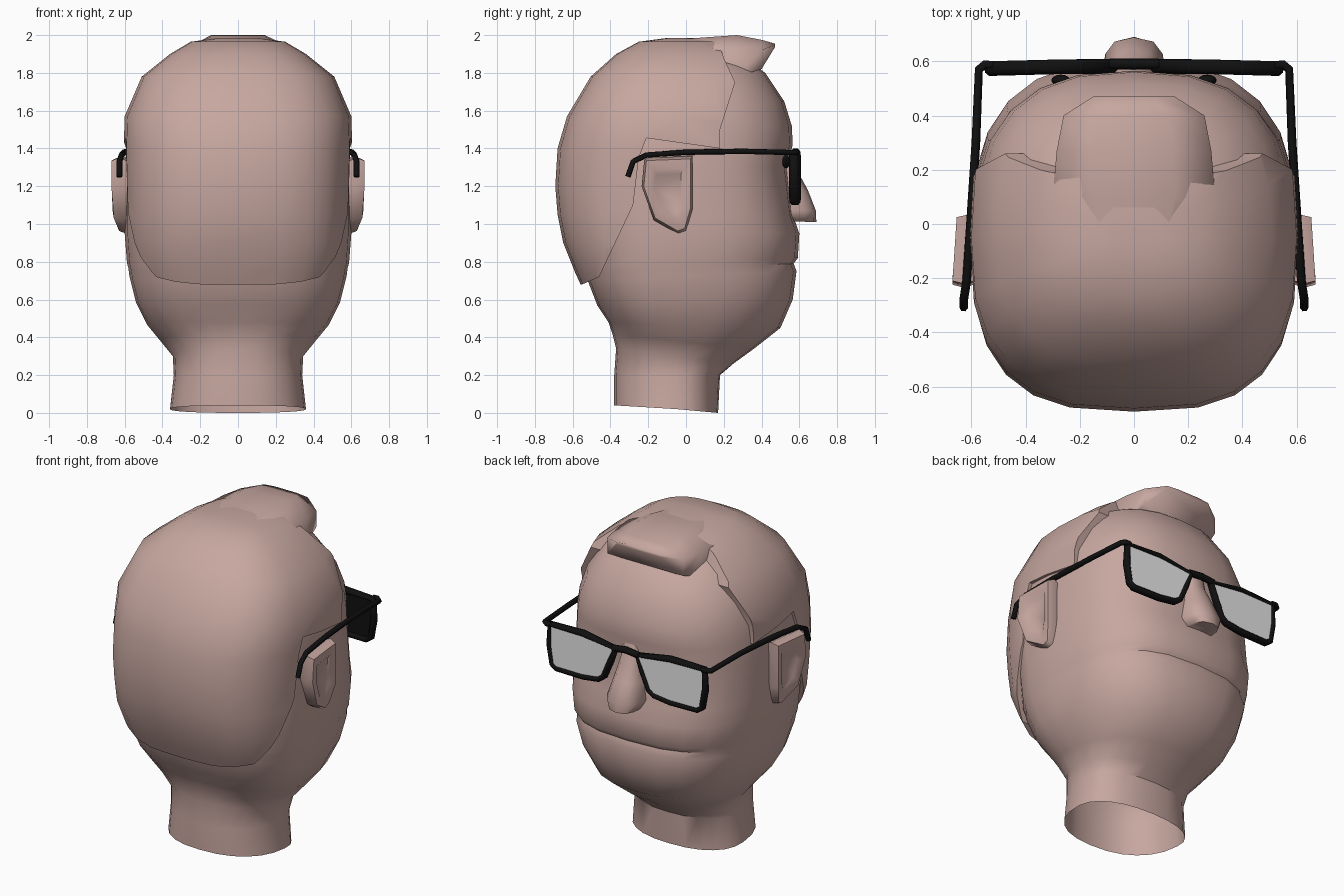
import bpy, bmesh, math

if "Cube" in bpy.data.objects:
    bpy.data.objects.remove(bpy.data.objects["Cube"])


def material(name, rgb):
    m = bpy.data.materials.new(name)
    m.diffuse_color = (*rgb, 1)
    m.use_nodes = True
    m.node_tree.nodes["Principled BSDF"].inputs["Base Color"].default_value = m.diffuse_color
    return m


SKIN = material("skin", (0.57, 0.385, 0.35))
BLACK = material("black", (0.005, 0.005, 0.005))
LENS = material("lens_grey", (0.86, 0.86, 0.86))


def activate(ob):
    bpy.ops.object.select_all(action='DESELECT')
    ob.select_set(True)
    bpy.context.view_layer.objects.active = ob


def finish(name, bm, mat, angle=40):
    bmesh.ops.recalc_face_normals(bm, faces=bm.faces)
    me = bpy.data.meshes.new(name)
    bm.to_mesh(me)
    bm.free()
    ob = bpy.data.objects.new(name, me)
    bpy.context.collection.objects.link(ob)
    me.materials.append(mat)
    activate(ob)
    if angle:
        bpy.ops.object.shade_smooth_by_angle(angle=math.radians(angle))
    return ob


def skin_rings(bm, rings, cap_start=True):
    """Bridge equal-length rings of points and cap the ends."""
    loops = [[bm.verts.new(p) for p in r] for r in rings]
    n = len(loops[0])
    for a, b in zip(loops, loops[1:]):
        for i in range(n):
            j = (i + 1) % n
            bm.faces.new((a[i], a[j], b[j], b[i]))
    if cap_start:
        bm.faces.new(loops[0][::-1])
    bm.faces.new(loops[-1])


def oval_ring(zf, zb, yf, yb, w, n, yc, seg=24):
    """Squarish oval with its own front/back reach and height."""
    pts = []
    for i in range(seg):
        a = 2 * math.pi * i / seg
        c, s = math.cos(a), math.sin(a)
        c = math.copysign(abs(c) ** (2 / n), c)
        s = math.copysign(abs(s) ** (2 / n), s)
        y = yc + s * ((yf - yc) if s > 0 else (yc - yb))
        pts.append((w * c, y, zb + (zf - zb) * (1 + s) / 2))
    return pts


def loft(name, rows, yc, seg=24, angle=40, cap_start=True):
    bm = bmesh.new()
    skin_rings(bm, [oval_ring(*r, yc, seg) for r in rows], cap_start)
    return finish(name, bm, SKIN, angle)


def tube(name, pts, r, closed=False):
    cu = bpy.data.curves.new(name, 'CURVE')
    cu.dimensions = '3D'
    cu.bevel_depth = r
    cu.bevel_resolution = 1
    cu.use_fill_caps = True
    sp = cu.splines.new('POLY')
    sp.points.add(len(pts) - 1)
    for p, co in zip(sp.points, pts):
        p.co = (*co, 1)
    sp.use_cyclic_u = closed
    ob = bpy.data.objects.new(name, cu)
    bpy.context.collection.objects.link(ob)
    cu.materials.append(BLACK)
    activate(ob)
    bpy.ops.object.convert(target='MESH')
    return bpy.context.view_layer.objects.active


# head and neck, open below: front z, back z, front y, back y, half width, squareness
loft("head", [
    (0.0, 0.04, 0.17, -0.38, 0.36, 2.3), (0.2, 0.2, 0.18, -0.38, 0.34, 2.3),
    (0.26, 0.34, 0.25, -0.37, 0.345, 2.3), (0.34, 0.42, 0.36, -0.39, 0.41, 2.4),
    (0.45, 0.48, 0.50, -0.41, 0.48, 2.5), (0.60, 0.57, 0.565, -0.47, 0.54, 2.6),
    (0.75, 0.70, 0.585, -0.52, 0.575, 2.7), (0.79, 0.74, 0.57, -0.53, 0.58, 2.7),
    (0.82, 0.77, 0.592, -0.54, 0.588, 2.7), (0.95, 0.95, 0.60, -0.56, 0.60, 2.7),
    (1.05, 1.05, 0.565, -0.58, 0.60, 2.8), (1.3, 1.3, 0.535, -0.60, 0.595, 2.8),
    (1.42, 1.42, 0.565, -0.60, 0.59, 2.6), (1.52, 1.52, 0.56, -0.59, 0.575, 2.6),
    (1.65, 1.65, 0.52, -0.54, 0.54, 2.5), (1.8, 1.8, 0.42, -0.42, 0.44, 2.5),
    (1.9, 1.9, 0.28, -0.28, 0.28, 2.4)], -0.05, cap_start=False)

# nose
loft("nose", [
    (1.01, 1.02, 0.69, 0.45, 0.09, 2.8), (1.07, 1.07, 0.688, 0.45, 0.118, 2.8),
    (1.18, 1.18, 0.645, 0.45, 0.09, 2.4), (1.30, 1.30, 0.58, 0.45, 0.065, 2.3),
    (1.42, 1.42, 0.55, 0.45, 0.05, 2.3)], 0.53, 12, 70)

# hair shell, trimmed to the side outline of the hairline
hair = loft("hair", [
    (0.64, 0.64, 0.30, -0.54, 0.51, 3.0), (0.75, 0.75, 0.45, -0.59, 0.55, 3.0),
    (0.9, 0.9, 0.58, -0.65, 0.585, 3.0), (1.05, 1.05, 0.58, -0.68, 0.595, 2.9),
    (1.2, 1.2, 0.58, -0.692, 0.6, 2.9), (1.4, 1.4, 0.60, -0.68, 0.605, 2.8),
    (1.57, 1.57, 0.58, -0.63, 0.60, 2.8), (1.78, 1.78, 0.47, -0.505, 0.51, 2.7),
    (1.9, 1.9, 0.37, -0.37, 0.36, 2.6), (1.965, 1.965, 0.26, -0.25, 0.25, 2.5),
    (1.985, 1.985, 0.10, -0.10, 0.10, 2.3)], -0.05, angle=0)
outline = [(0.18, 1.40), (-0.21, 1.455), (-0.25, 1.35), (-0.28, 1.1), (-0.46, 0.72),
           (-0.55, 0.68), (-0.9, 0.68), (-0.9, 2.2), (0.1, 2.2), (0.2, 1.88),
           (0.26, 1.75), (0.18, 1.5)]
bm = bmesh.new()
skin_rings(bm, [[(x, y, z) for y, z in outline] for x in (-1, 1)])
cutter = finish("hair_cutter", bm, SKIN, 0)
cutter.hide_render = True
mod = hair.modifiers.new("trim", 'BOOLEAN')
mod.operation = 'INTERSECT'
mod.solver = 'EXACT'
mod.object = cutter
activate(hair)
bpy.ops.object.modifier_apply(modifier=mod.name)
bpy.data.objects.remove(cutter)
bpy.ops.object.shade_smooth_by_angle(angle=math.radians(35))

# swept-up forelock: y, half width, bottom z, top z
bm = bmesh.new()
rings = []
for y, w, b, t in [(-0.2, 0.16, 1.85, 1.965), (0.1, 0.30, 1.8, 1.988),
                   (0.27, 0.285, 1.78, 2.0), (0.40, 0.26, 1.82, 1.975),
                   (0.47, 0.15, 1.935, 1.955)]:
    m = b + 0.65 * (t - b)
    rings.append([(-w, y, b), (w, y, b), (w, y, m), (w * 0.5, y, t),
                  (-w * 0.5, y, t), (-w, y, m)])
skin_rings(bm, rings)
finish("forelock", bm, SKIN, 75)

ear_shape = [(-0.22, 1.35), (0.035, 1.36), (0.035, 1.08), (0.0, 0.96), (-0.04, 0.945),
             (-0.17, 1.02), (-0.235, 1.2)]
rim_shape = [(0.075, 1.35), (0.3, 1.383), (0.53, 1.378), (0.535, 1.25), (0.515, 1.135),
             (0.485, 1.115), (0.3, 1.115), (0.19, 1.13), (0.155, 1.155), (0.11, 1.26)]


def rim_y(x):
    return 0.587 - 0.008 * (x / 0.5) ** 2


for s, side in ((1, "right"), (-1, "left")):
    # ear with shallow hollow inside, lobe drawn in toward the head
    bm = bmesh.new()
    rings = []
    for x, k in ((0.55, 0.85), (0.62, 1.0), (0.662, 0.92), (0.66, 0.65), (0.642, 0.5)):
        ring = []
        for y, z in ear_shape:
            z = 1.17 + (z - 1.17) * k
            tuck = 0.3 * max(0, 1.06 - z) + 0.06 * (y + 0.1)
            ring.append((s * (x - tuck), -0.09 + (y + 0.09) * k, z))
        rings.append(ring)
    skin_rings(bm, rings)
    finish(side + "_ear", bm, SKIN, 50)

    # deep glasses rim
    pts = [(s * x, rim_y(x), z) for x, z in rim_shape]
    rim = tube(side + "_rim", pts, 0.018, True)
    for v in rim.data.vertices:
        mid = rim_y(v.co.x)
        v.co.y = mid + (v.co.y - mid) * 1.5 - 0.005

    # lens: grey in front, black behind
    for name, mat, d in (("_lens", LENS, 0.004), ("_lens_back", BLACK, -0.005)):
        bm = bmesh.new()
        skin_rings(bm, [[(x, y + d + e, z) for x, y, z in pts] for e in (-0.004, 0.004)])
        finish(side + name, bm, mat, 30)

    # temple arm
    tube(side + "_temple", [(s * x, y, z) for x, y, z in (
        (0.52, 0.585, 1.38), (0.55, 0.588, 1.38), (0.572, 0.57, 1.378), (0.583, 0.3, 1.385),
        (0.603, 0.0, 1.38), (0.617, -0.21, 1.365), (0.628, -0.28, 1.33),
        (0.628, -0.308, 1.25))], 0.016)

    # eye
    bm = bmesh.new()
    bmesh.ops.create_uvsphere(bm, u_segments=12, v_segments=8, radius=0.035)
    for v in bm.verts:
        v.co = (v.co.x + s * 0.27, v.co.y * 0.6 + 0.53, v.co.z + 1.33)
    finish(side + "_eye", bm, BLACK)

# bridge of the glasses
tube("bridge", [(x, 0.59, z) for x, z in ((-0.09, 1.352), (0, 1.362), (0.09, 1.352))], 0.02)
